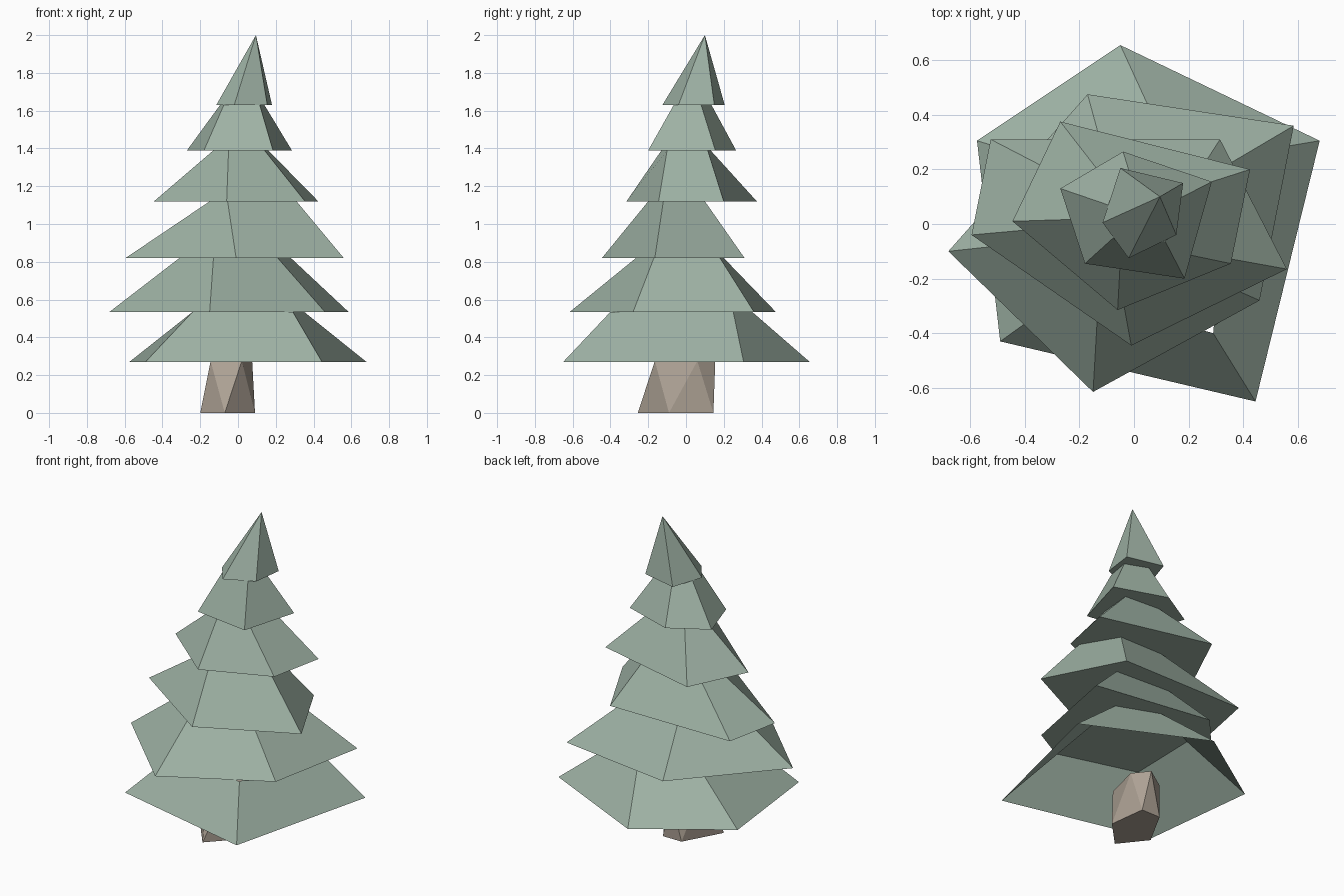
import bpy, bmesh

if "Cube" in bpy.data.objects:
    bpy.data.objects.remove(bpy.data.objects["Cube"])


def material(name, color):
    m = bpy.data.materials.new(name)
    m.diffuse_color = (*color, 1)
    m.use_nodes = True
    m.node_tree.nodes["Principled BSDF"].inputs["Base Color"].default_value = m.diffuse_color
    return m


GREEN = material("needles", (0.34, 0.44, 0.37))
BROWN = material("bark", (0.42, 0.36, 0.30))


def finish(bm, name, mat):
    bmesh.ops.recalc_face_normals(bm, faces=bm.faces)
    me = bpy.data.meshes.new(name)
    bm.to_mesh(me)
    bm.free()
    me.materials.append(mat)
    ob = bpy.data.objects.new(name, me)
    bpy.context.collection.objects.link(ob)


def ring(bm, pts, z):
    return [bm.verts.new((x, y, z)) for x, y in pts]


def tier(name, base, top, z0, z1, closed=True):
    """Five-sided skirt; a single top point makes it a spire."""
    bm = bmesh.new()
    b, t = ring(bm, base, z0), ring(bm, top, z1)
    for i in range(5):
        j = (i + 1) % 5
        if len(t) == 1:
            bm.faces.new((b[i], b[j], t[0]))
        else:
            bm.faces.new((b[i], b[j], t[j], t[i]))
    if closed:
        bm.faces.new(b[::-1])
    finish(bm, name, GREEN)


# trunk: pentagon twisted half a step between bottom and top
bm = bmesh.new()
b = ring(bm, [(.09, -.09), (.06, .145), (-.07, .145), (-.2, -.09), (-.07, -.255)], 0)
t = ring(bm, [(.075, .06), (0, .155), (-.14, .06), (-.145, -.1), (.02, -.165)], .275)
for i in range(5):
    j = (i + 1) % 5
    bm.faces.new((b[i], b[j], t[i]))
    bm.faces.new((b[j], t[j], t[i]))
bm.faces.new(b[::-1])
bm.faces.new(t)
finish(bm, "trunk", BROWN)

# branch tiers, bottom to top; the lowest is open underneath
tier("tier_1", [(-.05, .655), (-.575, .305), (-.49, -.43), (.445, -.65), (.68, .305)],
     [(.09, .35), (-.23, .2), (-.24, -.25), (.29, -.4), (.35, .25)], .27, .535, False)
tier("tier_2", [(-.17, .475), (-.68, -.1), (-.15, -.615), (.46, -.28), (.585, .36)],
     [(-.095, .2), (-.31, -.06), (-.13, -.265), (.21, -.17), (.28, .18)], .535, .82)
tier("tier_3", [(-.525, .31), (-.595, -.04), (-.01, -.445), (.56, -.165), (.315, .31)],
     [(-.12, .1), (-.15, 0), (-.055, -.2), (.31, -.12), (.18, .1)], .82, 1.12)
tier("tier_4", [(-.27, .375), (-.445, .01), (-.06, -.315), (.355, -.145), (.425, .2)],
     [(-.08, .13), (-.13, .02), (-.05, -.13), (.14, -.1), (.16, .115)], 1.12, 1.39)
tier("tier_5", [(-.04, .265), (-.27, .13), (-.18, -.145), (.185, -.2), (.285, .155)],
     [(0, .135), (-.095, .07), (-.075, -.05), (.115, -.065), (.14, .08)], 1.39, 1.63)
tier("tree_top", [(-.05, .205), (-.115, .005), (-.02, -.125), (.155, -.04), (.18, .15)],
     [(.095, .1)], 1.63, 2.0)
